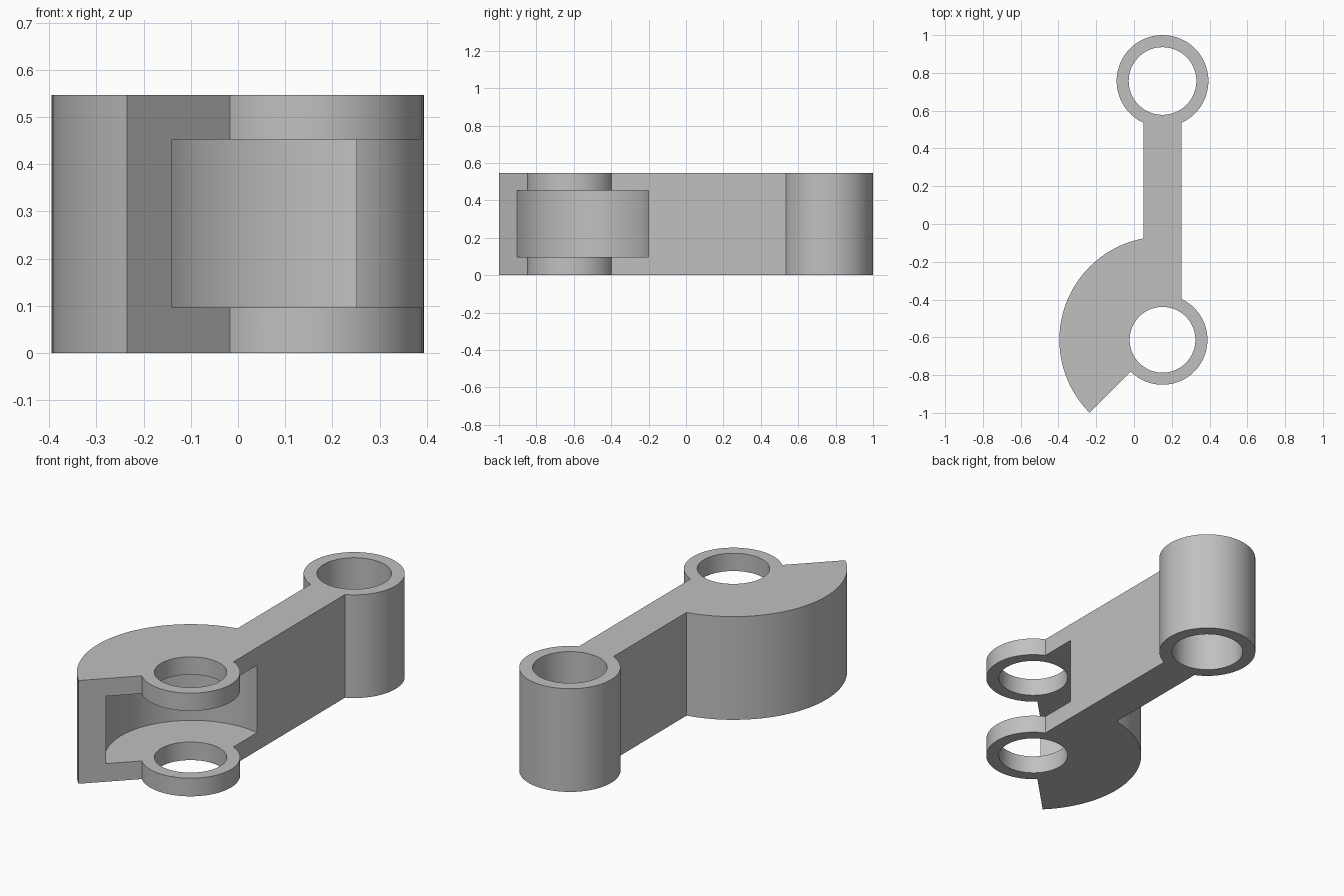
import bpy, bmesh
from math import acos, cos, sin, radians, degrees
from mathutils import Matrix

cube = bpy.data.objects.get("Cube")
if cube:
    bpy.data.objects.remove(cube, do_unlink=True)

HEIGHT = 0.547
CX = 0.151              # shared axis of both bosses and the arm
FORK_Y, TUBE_Y = -0.613, 0.757
FAN_R, FORK_R, TUBE_R = 0.546, 0.238, 0.243
ARM_HALF = 0.101

grey = bpy.data.materials.new("plain grey")
grey.use_nodes = True
colour = (0.53, 0.53, 0.53, 1)
grey.diffuse_color = colour
grey.node_tree.nodes["Principled BSDF"].inputs["Base Color"].default_value = colour


def arc(cy, r, start, end, steps):
    """Points along an arc, angles in degrees."""
    angles = [radians(start + (end - start) * i / steps) for i in range(steps + 1)]
    return [(CX + r * cos(a), cy + r * sin(a)) for a in angles]


def finish(bm, name):
    bmesh.ops.recalc_face_normals(bm, faces=bm.faces)
    mesh = bpy.data.meshes.new(name)
    bm.to_mesh(mesh)
    bm.free()
    mesh.materials.append(grey)
    obj = bpy.data.objects.new(name, mesh)
    bpy.context.collection.objects.link(obj)
    return obj


def cut_cylinder(body, name, x, y, r, z0, z1):
    """Subtract an upright cylinder from the body."""
    bm = bmesh.new()
    bmesh.ops.create_cone(bm, cap_ends=True, segments=96, radius1=r, radius2=r,
                          depth=z1 - z0, matrix=Matrix.Translation((x, y, (z0 + z1) / 2)))
    cutter = finish(bm, name)
    cutter.hide_render = True
    mod = body.modifiers.new(name, "BOOLEAN")
    mod.operation = "DIFFERENCE"
    mod.solver = "EXACT"
    mod.object = cutter
    bpy.context.view_layer.objects.active = body
    bpy.ops.object.modifier_apply(modifier=mod.name)
    bpy.data.objects.remove(cutter, do_unlink=True)


# Outline: fan, tube boss, fork boss, joined by the straight arm sides
fan_end = degrees(acos(-ARM_HALF / FAN_R))
tube_side = degrees(acos(ARM_HALF / TUBE_R))
fork_side = degrees(acos(ARM_HALF / FORK_R))
outline = (arc(FORK_Y, FAN_R, 225, fan_end, 48)
           + arc(TUBE_Y, TUBE_R, 180 + tube_side, -tube_side, 80)
           + arc(FORK_Y, FORK_R, fork_side, -135, 52))

# Solid body
bm = bmesh.new()
base = bm.faces.new([bm.verts.new((x, y, 0)) for x, y in outline])
top = bmesh.ops.extrude_face_region(bm, geom=[base], use_keep_orig=True)
bmesh.ops.translate(bm, vec=(0, 0, HEIGHT),
                    verts=[v for v in top["geom"] if isinstance(v, bmesh.types.BMVert)])
body = finish(bm, "link_arm")

# Bores and the round pocket that splits the fork
cut_cylinder(body, "tube_bore", CX, TUBE_Y, 0.179, -0.1, HEIGHT + 0.1)
cut_cylinder(body, "fork_bore", CX, FORK_Y, 0.174, -0.1, HEIGHT + 0.1)
cut_cylinder(body, "fork_pocket", CX + 0.005, FORK_Y + 0.005, 0.419, 0.096, 0.453)

bpy.ops.object.select_all(action="DESELECT")
body.select_set(True)
bpy.context.view_layer.objects.active = body
bpy.ops.object.shade_smooth_by_angle(angle=radians(30))
